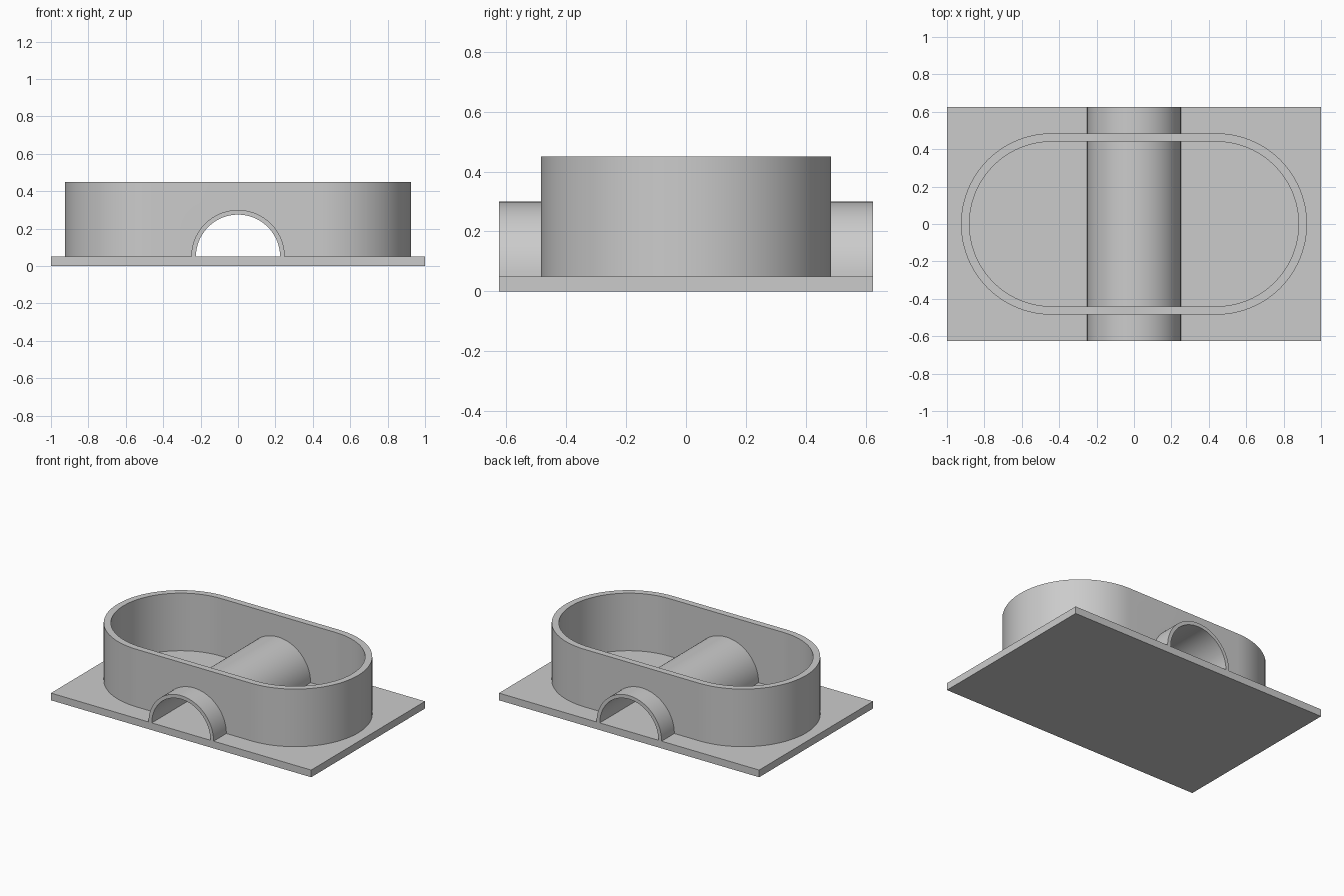
import bpy, bmesh
from math import pi, cos, sin, radians

cube = bpy.data.objects.get("Cube")
if cube:
    bpy.data.objects.remove(cube, do_unlink=True)

BASE_TOP = 0.05
WALL_TOP = 0.45
HALF_DEPTH = 0.625

grey = bpy.data.materials.new("light grey")
grey.use_nodes = True
colour = (0.6, 0.6, 0.6, 1)
grey.diffuse_color = colour
grey.node_tree.nodes["Principled BSDF"].inputs["Base Color"].default_value = colour


def arc(cx, cy, r, start, end, steps):
    """Points along an arc, angles in radians."""
    angles = [start + (end - start) * i / steps for i in range(steps + 1)]
    return [(cx + r * cos(a), cy + r * sin(a)) for a in angles]


def stadium(half_straight, r):
    """Closed outline of two half circles joined by straight sides."""
    return (arc(half_straight, 0, r, -pi / 2, pi / 2, 48)
            + arc(-half_straight, 0, r, pi / 2, 3 * pi / 2, 48))


def extruded(name, bands, to_3d, low, high):
    """Extrude a strip of quads between two outlines; closed if asked."""
    outer, inner, closed = bands
    bm = bmesh.new()
    rings = [[bm.verts.new(to_3d(p, h)) for p in line]
             for line, h in ((outer, low), (outer, high), (inner, high), (inner, low))]
    n = len(outer)
    for i in range(n if closed else n - 1):
        j = (i + 1) % n
        for a, b in zip(rings, rings[1:] + rings[:1]):
            bm.faces.new((a[i], a[j], b[j], b[i]))
    if not closed:
        for i in (0, n - 1):
            bm.faces.new([ring[i] for ring in rings])
    bmesh.ops.recalc_face_normals(bm, faces=bm.faces)
    mesh = bpy.data.meshes.new(name)
    bm.to_mesh(mesh)
    bm.free()
    obj = bpy.data.objects.new(name, mesh)
    bpy.context.collection.objects.link(obj)
    mesh.materials.append(grey)
    return obj


def activate(obj):
    bpy.ops.object.select_all(action='DESELECT')
    obj.select_set(True)
    bpy.context.view_layer.objects.active = obj


def smooth(obj):
    activate(obj)
    bpy.ops.object.shade_smooth_by_angle(angle=radians(30))


# Base plate
bpy.ops.mesh.primitive_cube_add(size=1, location=(0, 0, BASE_TOP / 2))
plate = bpy.context.object
plate.name = "base_plate"
plate.scale = (2, 2 * HALF_DEPTH, BASE_TOP)
plate.data.materials.append(grey)

# Oval wall, open at the top
wall = extruded("oval_wall", (stadium(0.44, 0.485), stadium(0.44, 0.44), True),
                lambda p, h: (p[0], p[1], h), BASE_TOP, WALL_TOP)

# Arched opening cut through the front and back of the wall
bpy.ops.mesh.primitive_cylinder_add(vertices=96, radius=0.24, depth=3,
                                    location=(0, 0, BASE_TOP), rotation=(pi / 2, 0, 0))
cutter = bpy.context.object
cutter.name = "opening_cutter"
cutter.hide_render = True
cut = wall.modifiers.new("opening", 'BOOLEAN')
cut.operation = 'DIFFERENCE'
cut.solver = 'EXACT'
cut.object = cutter
activate(wall)
bpy.ops.object.modifier_apply(modifier=cut.name)
bpy.data.objects.remove(cutter, do_unlink=True)
smooth(wall)

# Half-round tunnel running front to back
tunnel = extruded("arched_tunnel",
                  (arc(0, BASE_TOP, 0.25, 0, pi, 48), arc(0, BASE_TOP, 0.225, 0, pi, 48), False),
                  lambda p, h: (p[0], h, p[1]), -HALF_DEPTH, HALF_DEPTH)
smooth(tunnel)
